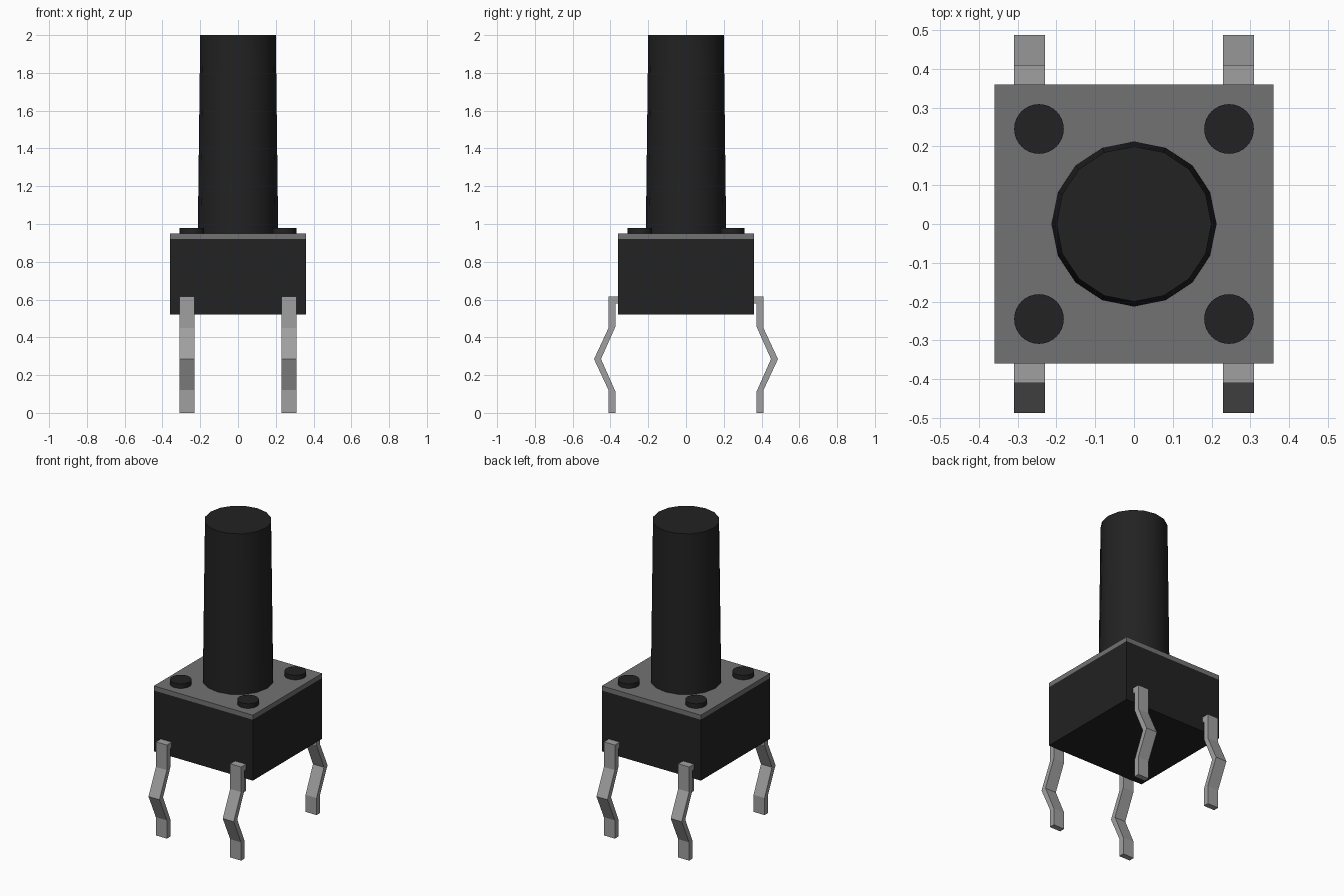
import bpy
import bmesh
from math import pi, radians

if "Cube" in bpy.data.objects:
    bpy.data.objects.remove(bpy.data.objects["Cube"], do_unlink=True)


def material(name, grey):
    m = bpy.data.materials.new(name)
    m.use_nodes = True
    colour = (grey, grey, grey, 1)
    m.diffuse_color = colour
    m.node_tree.nodes["Principled BSDF"].inputs["Base Color"].default_value = colour
    return m


black = material("black plastic", 0.016)
steel = material("grey cover metal", 0.17)
tin = material("bright pin metal", 0.35)


def box(name, half, z0, z1, mat):
    bpy.ops.mesh.primitive_cube_add(size=1, location=(0, 0, (z0 + z1) / 2))
    ob = bpy.context.object
    ob.name = name
    ob.scale = (2 * half, 2 * half, z1 - z0)
    bpy.ops.object.transform_apply(location=False, rotation=False)
    ob.data.materials.append(mat)


def post(name, x, y, z0, z1, r0, r1, sides, mat):
    bpy.ops.mesh.primitive_cone_add(vertices=sides, radius1=r0, radius2=r1,
                                    depth=z1 - z0, location=(x, y, (z0 + z1) / 2))
    ob = bpy.context.object
    ob.name = name
    ob.data.materials.append(mat)
    bpy.ops.object.shade_smooth_by_angle(angle=radians(40))


# Kinked pin outline as (y, z), extruded across x
PIN = [(0.34, 0.615), (0.41, 0.615), (0.41, 0.45), (0.487, 0.285), (0.41, 0.12), (0.41, 0),
       (0.373, 0), (0.373, 0.112), (0.45, 0.285), (0.373, 0.458), (0.373, 0.578), (0.34, 0.578)]


def pin(name, x, side):
    bm = bmesh.new()
    width = 0.08
    face = bm.faces.new([bm.verts.new((x - width / 2, side * y, z)) for y, z in PIN])
    ext = bmesh.ops.extrude_face_region(bm, geom=[face])
    moved = [g for g in ext["geom"] if isinstance(g, bmesh.types.BMVert)]
    bmesh.ops.translate(bm, verts=moved, vec=(width, 0, 0))
    bmesh.ops.recalc_face_normals(bm, faces=bm.faces)
    mesh = bpy.data.meshes.new(name)
    bm.to_mesh(mesh)
    bm.free()
    mesh.materials.append(tin)
    bpy.context.collection.objects.link(bpy.data.objects.new(name, mesh))


# Housing, cover plate and plunger
box("housing", 0.36, 0.52, 0.92, black)
box("cover_plate", 0.36, 0.92, 0.95, steel)
post("plunger", 0, 0, 0.94, 2.0, 0.213, 0.2, 16, black)

# Corner rivets and legs
for sx, side_name in ((1, "left"), (-1, "right")):
    for sy, end_name in ((-1, "front"), (1, "back")):
        post(f"{end_name}_{side_name}_rivet", sx * 0.245, sy * 0.245,
             0.94, 0.98, 0.064, 0.064, 32, black)
        pin(f"{end_name}_{side_name}_pin", sx * 0.27, sy)
